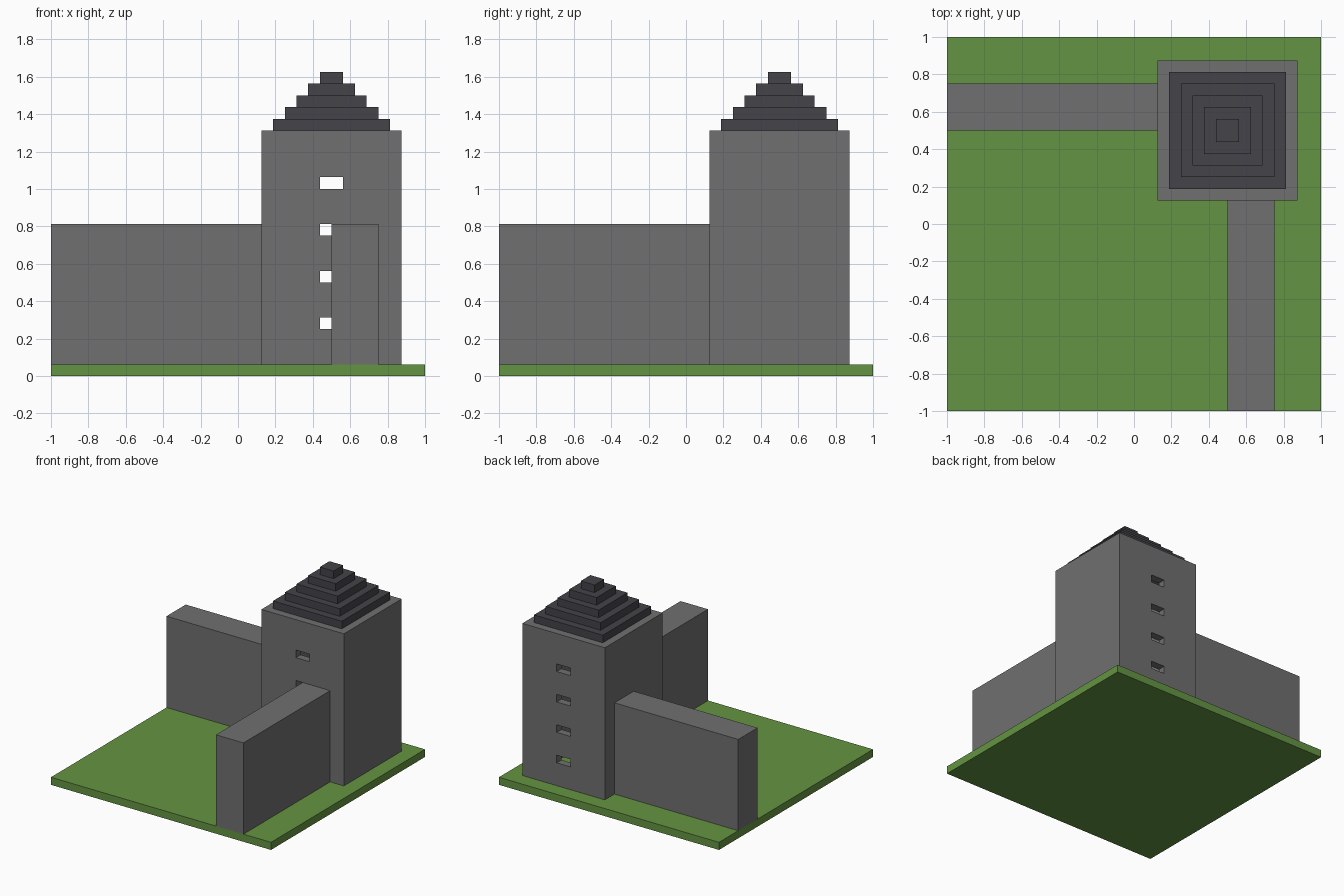
import bpy
from mathutils import Vector

default = bpy.data.objects.get("Cube")
if default:
    bpy.data.objects.remove(default, do_unlink=True)

U = 1 / 16  # one block


def material(name, rgb):
    mat = bpy.data.materials.new(name)
    mat.use_nodes = True
    mat.diffuse_color = (*rgb, 1)
    mat.node_tree.nodes["Principled BSDF"].inputs["Base Color"].default_value = (*rgb, 1)
    return mat


grass = material("grass green", (0.127, 0.296, 0.054))
stone = material("stone grey", (0.162, 0.162, 0.162))
slate = material("dark slate", (0.058, 0.058, 0.067))


def box(name, low, high, mat=None):
    """Box between two corners given in blocks."""
    low, high = Vector(low) * U, Vector(high) * U
    bpy.ops.mesh.primitive_cube_add(size=1, location=(low + high) / 2)
    obj = bpy.context.object
    obj.name = obj.data.name = name
    obj.scale = high - low
    bpy.ops.object.transform_apply(location=False, rotation=False, scale=True)
    if mat:
        obj.data.materials.append(mat)
    return obj


def cut(target, cutter):
    """Subtract the cutter and remove it."""
    mod = target.modifiers.new("cut", 'BOOLEAN')
    mod.operation = 'DIFFERENCE'
    mod.solver = 'EXACT'
    mod.object = cutter
    bpy.context.view_layer.objects.active = target
    bpy.ops.object.modifier_apply(modifier=mod.name)
    bpy.data.objects.remove(cutter, do_unlink=True)


# Ground slab
box("ground", (-16, -16, 0), (16, 16, 1), grass)

# Two curtain walls meeting the corner tower
box("side_wall", (-16, 8, 1), (2, 12, 13), stone)
box("front_wall", (8, -16, 1), (12, 2, 13), stone)

# Hollow tower, open to the ground, with slit windows front and back
tower = box("tower", (2, 2, 1), (14, 14, 21), stone)
cut(tower, box("room_cutter", (3, 3, 0), (13, 13, 20)))
for z in range(4, 17, 4):
    cut(tower, box("window_cutter", (7, 1, z), (9, 15, z + 1)))

# Stepped pyramid roof
for step in range(5):
    r = 5 - step
    box(f"roof_step_{step + 1}", (8 - r, 8 - r, 21 + step), (8 + r, 8 + r, 22 + step), slate)
